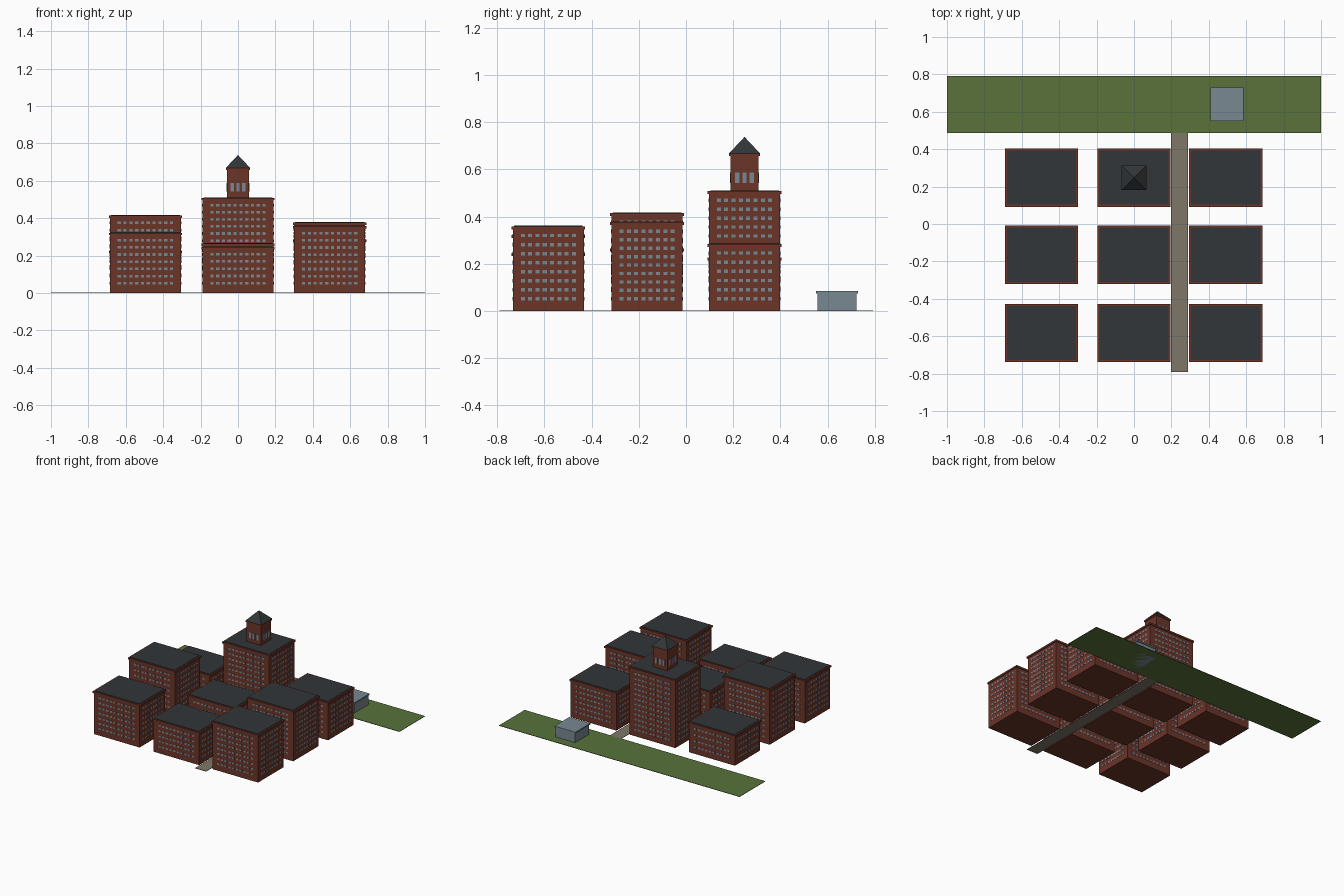
import bpy, bmesh, math
from mathutils import Matrix, Vector

if "Cube" in bpy.data.objects:
    bpy.data.objects.remove(bpy.data.objects["Cube"])


def material(name, rgb):
    m = bpy.data.materials.new(name)
    m.diffuse_color = (*rgb, 1)
    m.use_nodes = True
    m.node_tree.nodes["Principled BSDF"].inputs["Base Color"].default_value = m.diffuse_color
    return m


BRICK = material("brick", (0.15, 0.035, 0.022))
ROOF = material("slate", (0.032, 0.037, 0.04))
GLASS = material("glass", (0.19, 0.25, 0.29))
GRASS = material("grass", (0.1, 0.17, 0.045))
PAVING = material("paving", (0.21, 0.18, 0.14))


def finish(name, bm, mat):
    me = bpy.data.meshes.new(name)
    bm.to_mesh(me)
    bm.free()
    ob = bpy.data.objects.new(name, me)
    bpy.context.collection.objects.link(ob)
    me.materials.append(mat)
    return ob


def add_box(bm, center, size):
    bmesh.ops.create_cube(bm, size=1, matrix=Matrix.Translation(center)
                          @ Matrix.Diagonal((*size, 1)))


def block(name, cx, cy, w, d, z0, z1, mat):
    bm = bmesh.new()
    add_box(bm, (cx, cy, (z0 + z1) / 2), (w, d, z1 - z0))
    return finish(name, bm, mat)


def windows(name, cx, cy, w, d, nx, ny, step, levels, size):
    """Window panes on all four walls of a w x d block."""
    bm = bmesh.new()
    ww, wh = size
    t = 0.004
    for z in levels:
        for s in (-1, 1):
            for i in range(nx):
                add_box(bm, (cx + (i - (nx - 1) / 2) * step, cy + s * d / 2, z), (ww, t, wh))
            for i in range(ny):
                add_box(bm, (cx + s * w / 2, cy + (i - (ny - 1) / 2) * step, z), (t, ww, wh))
    return finish(name, bm, GLASS)


def building(name, cx, cy, h, rows):
    w, d = 0.38, 0.3
    block(name + "_walls", cx, cy, w, d, 0, h - 0.016, BRICK)
    block(name + "_cornice", cx, cy, w + 0.012, d + 0.012, h - 0.016, h - 0.003, BRICK)
    block(name + "_roof", cx, cy, w - 0.01, d - 0.01, h - 0.004, h, ROOF)
    z0, z1 = 0.052, h - 0.042
    levels = [z0 + (z1 - z0) * i / (rows - 1) for i in range(rows)]
    windows(name + "_windows", cx, cy, w, d, 10, 8, 0.031, levels, (0.017, 0.014))


# Nine brick blocks: (height, window rows), front row to back row
COLUMNS = {"left": -0.495, "middle": 0.0, "right": 0.49}
ROWS = {
    "front": (-0.583, ((0.325, 7), (0.25, 5), (0.362, 8))),
    "centre": (-0.165, ((0.418, 9), (0.268, 5), (0.38, 9))),
    "back": (0.248, ((0.23, 4), (0.512, 12), (0.288, 6))),
}
for row, (cy, specs) in ROWS.items():
    for (col, cx), (h, n) in zip(COLUMNS.items(), specs):
        building(f"{row}_{col}_block", cx, cy, h, n)

# Tower on the tallest block
TY = 0.248
block("tower_walls", 0, TY, 0.12, 0.12, 0.51, 0.66, BRICK)
block("tower_cornice", 0, TY, 0.13, 0.13, 0.657, 0.668, BRICK)
windows("tower_windows", 0, TY, 0.12, 0.12, 3, 3, 0.031, [0.565], (0.018, 0.046))
bm = bmesh.new()
bmesh.ops.create_cone(bm, cap_ends=True, segments=4, radius1=0.066 * math.sqrt(2), radius2=0,
                      depth=0.07, matrix=Matrix.Translation((0, TY, 0.703))
                      @ Matrix.Rotation(math.pi / 4, 4, "Z"))
bmesh.ops.remove_doubles(bm, verts=bm.verts, dist=1e-5)
finish("tower_spire", bm, ROOF)

# Grounds
block("lawn", 0, 0.64, 2.0, 0.305, 0, 0.003, GRASS)
block("walkway", 0.243, -0.151, 0.092, 1.28, 0, 0.003, PAVING)

# Glass pavilion on the lawn
block("pavilion_walls", 0.497, 0.64, 0.163, 0.165, 0, 0.077, GLASS)
block("pavilion_roof", 0.497, 0.64, 0.175, 0.177, 0.075, 0.085, GLASS)
